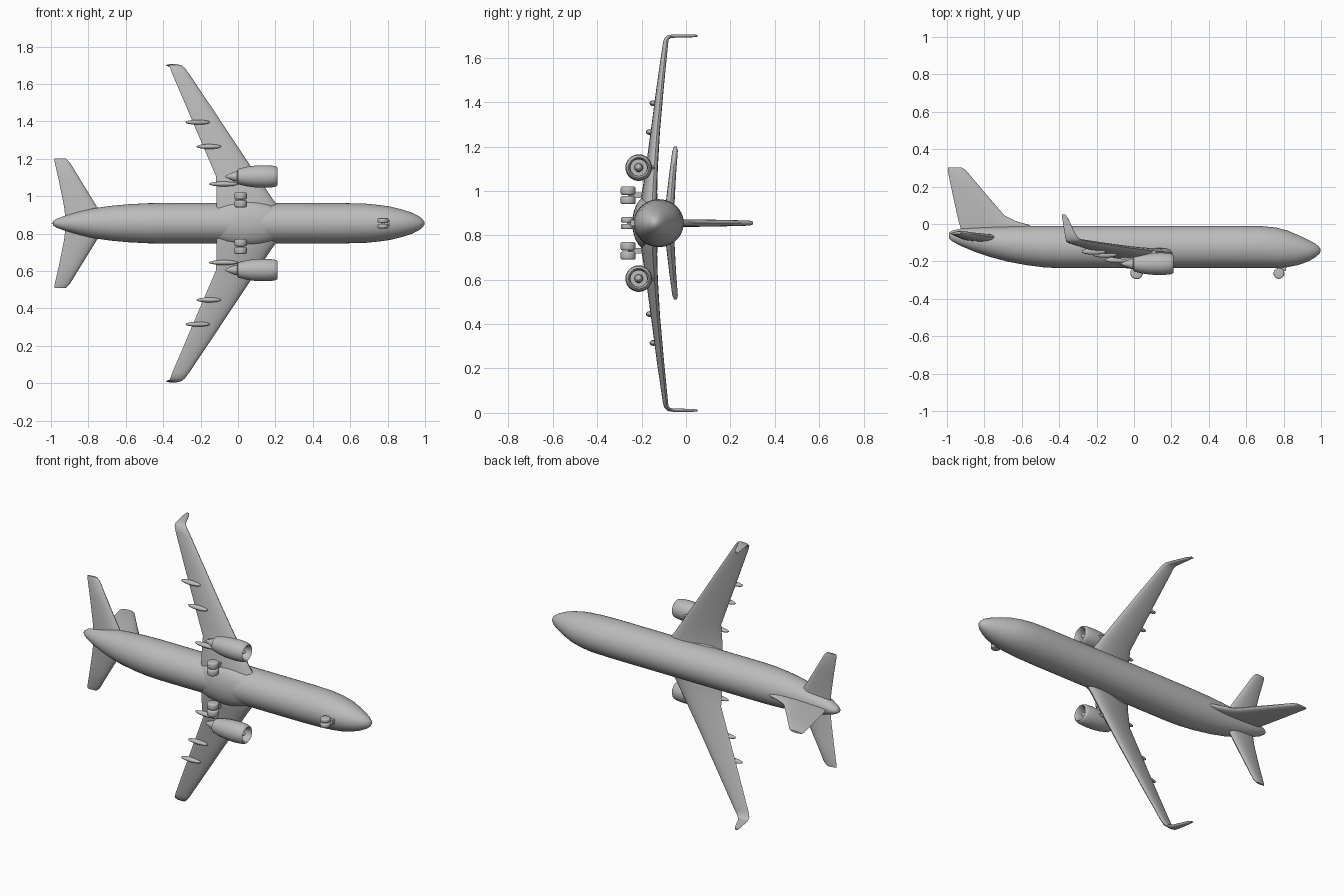
import bpy, bmesh, math
from mathutils import Vector

if "Cube" in bpy.data.objects:
    bpy.data.objects.remove(bpy.data.objects["Cube"])

MID = 0.855          # height of the aircraft's centre plane; span runs along z
AXIS_Y = -0.122      # fuselage axis

paint = bpy.data.materials.new("light_grey")
paint.use_nodes = True
GREY = (0.5, 0.5, 0.5, 1)
paint.diffuse_color = GREY
bsdf = paint.node_tree.nodes["Principled BSDF"]
bsdf.inputs["Base Color"].default_value = GREY
bsdf.inputs["Roughness"].default_value = 0.6


def finish(name, bm, angle=40):
    bmesh.ops.recalc_face_normals(bm, faces=bm.faces)
    mesh = bpy.data.meshes.new(name)
    bm.to_mesh(mesh)
    bm.free()
    mesh.materials.append(paint)
    ob = bpy.data.objects.new(name, mesh)
    bpy.context.collection.objects.link(ob)
    bpy.ops.object.select_all(action='DESELECT')
    ob.select_set(True)
    bpy.context.view_layer.objects.active = ob
    bpy.ops.object.shade_smooth_by_angle(angle=math.radians(angle))
    return ob


def loft(name, rings, angle=40):
    """Skin a list of equal-length point rings and cap both ends."""
    bm = bmesh.new()
    rows = [[bm.verts.new(p) for p in ring] for ring in rings]
    n = len(rows[0])
    for a, b in zip(rows, rows[1:]):
        for i in range(n):
            j = (i + 1) % n
            bm.faces.new((a[i], a[j], b[j], b[i]))
    bm.faces.new(rows[0])
    bm.faces.new(rows[-1])
    return finish(name, bm, angle)


def oval(x, cy, ry, rz, cz=MID, n=40):
    return [(x, cy + ry * math.cos(2 * math.pi * i / n),
             cz + rz * math.sin(2 * math.pi * i / n)) for i in range(n)]


def foil(le, te, thick, normal, n=20):
    """Rounded aerofoil ring from leading edge to trailing edge."""
    le, te, normal = Vector(le), Vector(te), Vector(normal).normalized()
    ring = []
    for i in range(n):
        a = 2 * math.pi * i / n
        f = 0.5 - 0.5 * math.cos(a)
        ring.append(le.lerp(te, f) + normal * (0.58 * thick * math.sin(a) * (1.15 - 0.6 * f)))
    return ring


def ellipsoid(name, centre, radii):
    bm = bmesh.new()
    bmesh.ops.create_uvsphere(bm, u_segments=24, v_segments=14, radius=1)
    for v in bm.verts:
        v.co = Vector([c + r * k for c, r, k in zip(centre, radii, v.co)])
    return finish(name, bm, 80)


def wheel(name, x, y, z, radius, width):
    """Wheel with rounded shoulders, axle along z."""
    bm = bmesh.new()
    bmesh.ops.create_cone(bm, cap_ends=True, segments=24, radius1=radius,
                          radius2=radius, depth=width)
    rims = [e for e in bm.edges if abs(e.verts[0].co.z - e.verts[1].co.z) < 1e-5]
    bmesh.ops.bevel(bm, geom=rims, offset=min(radius, width) * 0.28, segments=3,
                    profile=0.5, affect='EDGES')
    bmesh.ops.translate(bm, verts=bm.verts, vec=(x, y, z))
    return finish(name, bm, 50)


def strut(name, x, y0, y1, z, r):
    bm = bmesh.new()
    bmesh.ops.create_cube(bm, size=1)
    for v in bm.verts:
        v.co = (x + v.co.x * 2 * r, (y0 + y1) / 2 + v.co.y * (y1 - y0), z + v.co.z * 2 * r)
    return finish(name, bm)


# Fuselage: x, bottom y, top y, half width
stations = [
    (0.997, -0.146, -0.134, 0.006), (0.99, -0.16, -0.122, 0.019),
    (0.97, -0.178, -0.105, 0.036), (0.93, -0.201, -0.084, 0.056),
    (0.88, -0.219, -0.06, 0.073), (0.82, -0.231, -0.035, 0.088),
    (0.76, -0.236, -0.019, 0.097), (0.68, -0.236, -0.011, 0.105),
    (0.55, -0.236, -0.01, 0.108), (0.0, -0.236, -0.01, 0.108),
    (-0.40, -0.236, -0.01, 0.108), (-0.48, -0.232, -0.01, 0.107),
    (-0.58, -0.219, -0.011, 0.102), (-0.68, -0.2, -0.013, 0.093),
    (-0.77, -0.176, -0.016, 0.08), (-0.85, -0.149, -0.02, 0.062),
    (-0.92, -0.12, -0.025, 0.042), (-0.97, -0.094, -0.034, 0.024),
    (-0.99, -0.076, -0.046, 0.01)]
loft("fuselage", [oval(x, (b + t) / 2, (t - b) / 2, w) for x, b, t, w in stations], 60)
ellipsoid("belly_fairing", (0.04, -0.172, MID), (0.22, 0.07, 0.122))

# Tail fin with dorsal fillet: y, leading x, trailing x, thickness
fin = [(-0.05, -0.52, -0.92, 0.034), (-0.005, -0.56, -0.932, 0.033),
       (0.015, -0.63, -0.938, 0.032), (0.045, -0.692, -0.945, 0.032),
       (0.17, -0.80, -0.972, 0.028), (0.285, -0.897, -0.996, 0.022),
       (0.302, -0.92, -0.993, 0.012)]
loft("tail_fin", [foil((l, y, MID), (t, y, MID), w, (0, 0, 1)) for y, l, t, w in fin])

# Engine nacelle profile: x, radius (outer skin, lip, then intake duct)
nacelle = [(-0.005, 0.03), (0.0, 0.041), (0.04, 0.051), (0.09, 0.058),
           (0.15, 0.06), (0.19, 0.057), (0.207, 0.052), (0.212, 0.046),
           (0.205, 0.04), (0.18, 0.037), (0.15, 0.037)]
spinner = [(0.14, 0.02), (0.17, 0.018), (0.19, 0.011), (0.198, 0.003)]
exhaust = [(0.01, 0.031), (-0.02, 0.025), (-0.05, 0.013), (-0.07, 0.003)]

# Wing: offset from centre, leading x y, trailing x y, thickness, normal lean
wing = [(0.0, 0.25, -0.152, -0.115, -0.192, 0.07, 0),
        (0.10, 0.208, -0.152, -0.115, -0.19, 0.066, 0),
        (0.14, 0.178, -0.15, -0.115, -0.187, 0.058, 0),
        (0.25, 0.105, -0.143, -0.117, -0.172, 0.046, 0),
        (0.42, -0.008, -0.13, -0.19, -0.15, 0.036, 0),
        (0.62, -0.141, -0.11, -0.275, -0.125, 0.029, 0),
        (0.80, -0.262, -0.09, -0.352, -0.1, 0.022, 0),
        (0.828, -0.283, -0.086, -0.362, -0.094, 0.019, 0.3),
        (0.84, -0.298, -0.074, -0.366, -0.08, 0.017, 0.8),
        (0.843, -0.315, -0.05, -0.37, -0.055, 0.015, 1.5),
        (0.844, -0.352, 0.03, -0.383, 0.025, 0.013, 1.57),
        (0.844, -0.367, 0.052, -0.386, 0.052, 0.008, 1.57)]

# Stabiliser: offset, leading x, trailing x, y, thickness
stab = [(0.0, -0.70, -0.92, -0.075, 0.042), (0.09, -0.755, -0.93, -0.07, 0.038),
        (0.22, -0.835, -0.956, -0.059, 0.03), (0.325, -0.899, -0.98, -0.048, 0.024),
        (0.345, -0.92, -0.982, -0.046, 0.012)]

# Flap fairings: offset, rear x, front x, y
fairings = [(0.21, -0.155, 0.0, -0.192), (0.41, -0.222, -0.09, -0.163),
            (0.54, -0.28, -0.15, -0.147)]

for side, s in (("left", 1), ("right", -1)):
    loft(side + "_wing", [
        foil((lx, ly, MID + s * h), (tx, ty, MID + s * h), w,
             (0, math.cos(a), -s * math.sin(a)))
        for h, lx, ly, tx, ty, w, a in wing])
    loft(side + "_stabiliser", [
        foil((l, y, MID + s * h), (t, y - 0.004, MID + s * h), w, (0, 1, 0))
        for h, l, t, y, w in stab])
    for i, (h, x0, x1, y) in enumerate(fairings):
        ellipsoid(f"{side}_flap_fairing_{i + 1}", ((x0 + x1) / 2, y, MID + s * h),
                  ((x1 - x0) / 2, 0.017, 0.013))

    # Engine hung below the wing
    ez = MID + s * 0.25
    for part, prof in (("nacelle", nacelle), ("spinner", spinner), ("exhaust", exhaust)):
        loft(f"{side}_engine_{part}", [oval(x, -0.213, r, r, ez, 32) for x, r in prof], 50)
    loft(side + "_engine_pylon", [
        foil((0.15, -0.18, ez), (-0.07, -0.19, ez), 0.026, (0, 0, 1)),
        foil((0.11, -0.14, ez), (-0.08, -0.16, ez), 0.024, (0, 0, 1))])

    # Main landing gear: twin wheels on a short leg
    gz = MID + s * 0.125
    for k, o in (("inner", -0.021), ("outer", 0.021)):
        wheel(f"{side}_main_wheel_{k}", 0.014, -0.261, gz + s * o, 0.034, 0.038)
    strut(side + "_main_leg", 0.014, -0.262, -0.17, gz, 0.012)

# Nose landing gear
for k, o in (("left", 0.015), ("right", -0.015)):
    wheel("nose_wheel_" + k, 0.775, -0.264, MID + o, 0.029, 0.024)
strut("nose_leg", 0.775, -0.266, -0.2, MID, 0.01)
strut("nose_gear_door", 0.80, -0.25, -0.21, MID, 0.014)
